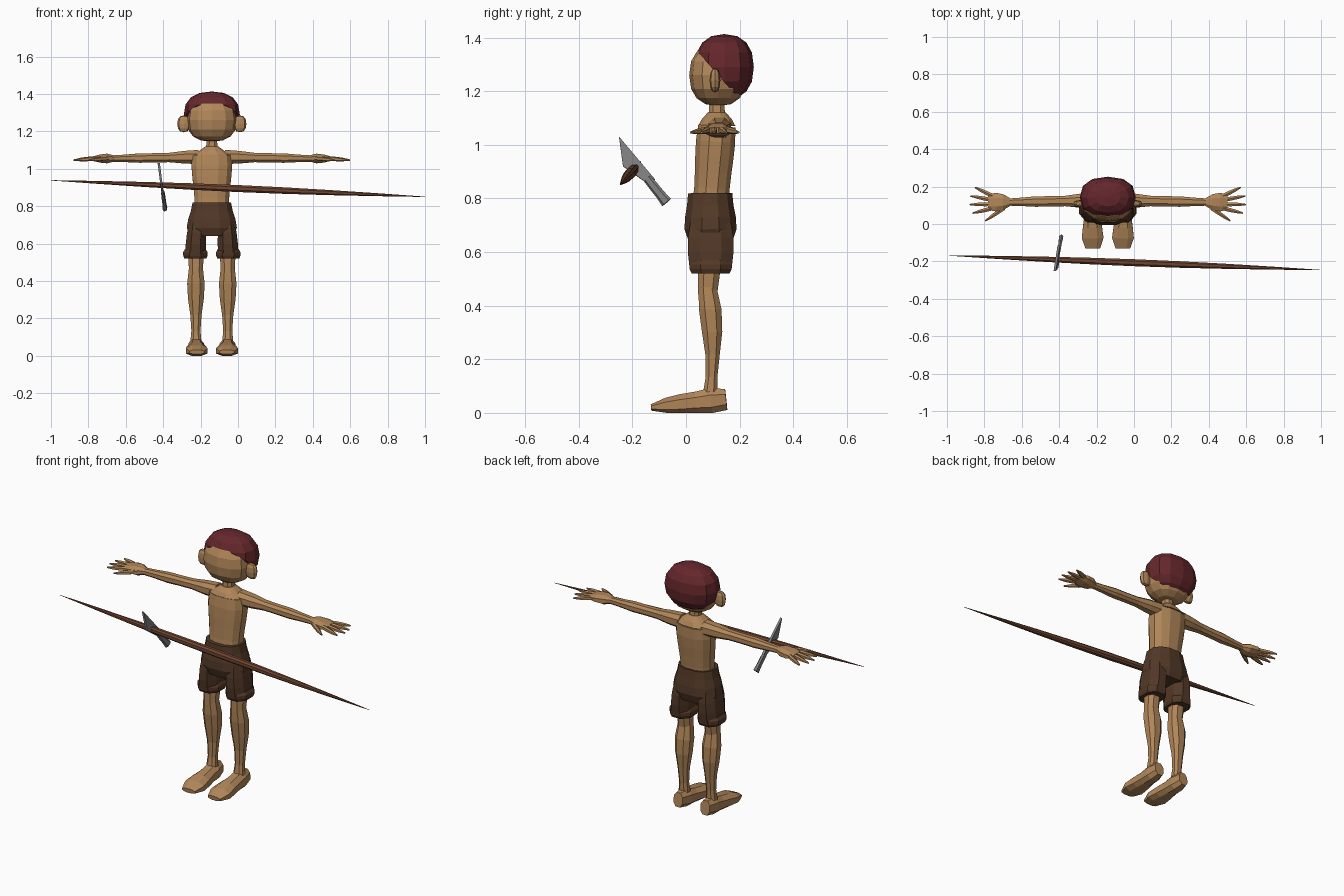
import bpy, bmesh, math
from mathutils import Vector

if "Cube" in bpy.data.objects:
    bpy.data.objects.remove(bpy.data.objects["Cube"])

BODY_X = -0.14  # body centre line
UP = Vector((0, 0, 1))


def material(name, red, green, blue):
    colour = (red, green, blue, 1)
    mat = bpy.data.materials.new(name)
    mat.use_nodes = True
    mat.diffuse_color = colour
    mat.node_tree.nodes["Principled BSDF"].inputs["Base Color"].default_value = colour
    return mat


skin = material("skin", 0.44, 0.24, 0.1)
hair_red = material("dark red hair", 0.13, 0.02, 0.025)
cloth = material("dark brown cloth", 0.085, 0.04, 0.02)
wood = material("brown wood", 0.16, 0.06, 0.03)
steel = material("grey blade", 0.22, 0.22, 0.22)


def finish(name, bm, mat):
    """Turn a bmesh into a named, coloured object."""
    bmesh.ops.recalc_face_normals(bm, faces=bm.faces)
    mesh = bpy.data.meshes.new(name)
    bm.to_mesh(mesh)
    bm.free()
    mesh.materials.append(mat)
    part = bpy.data.objects.new(name, mesh)
    bpy.context.collection.objects.link(part)
    return part


def boxy(value, amount=0.85):
    """Push a sine or cosine outward, for rounded-square sections."""
    return math.copysign(abs(value) ** amount, value)


def tube(name, start, end, widths, mat, depth=1, end_depth=None, bow=(0, 0, 0), sides=8):
    """Skin evenly spaced rings; depth is the ratio of thickness to width."""
    start, end, bow = Vector(start), Vector(end), Vector(bow)
    end_depth = depth if end_depth is None else end_depth
    direction = (end - start).normalized()
    across = direction.cross(UP)
    if across.length < 0.3:
        across = Vector((1, 0, 0))
    across.normalize()
    through = across.cross(direction)
    bm = bmesh.new()
    rings = []
    for step, width in enumerate(widths):
        t = step / (len(widths) - 1)
        centre = start.lerp(end, t) + bow * math.sin(math.pi * t)
        thickness = width * (depth + (end_depth - depth) * t)
        ring = []
        for side in range(sides):
            angle = math.tau * (side + 0.5) / sides
            point = (centre + across * width * boxy(math.cos(angle))
                     + through * thickness * boxy(math.sin(angle)))
            point.z = max(point.z, 0)  # soles lie flat on the ground
            ring.append(bm.verts.new(point))
        rings.append(ring)
    for lower, upper in zip(rings, rings[1:]):
        for i in range(sides):
            bm.faces.new((lower[i - 1], lower[i], upper[i], upper[i - 1]))
    bm.faces.new(rings[0])
    bm.faces.new(rings[-1])
    return finish(name, bm, mat)


def ball_mesh(centre, radii, segments=12, rows=8):
    """A slightly boxy low-poly ball."""
    bm = bmesh.new()
    bmesh.ops.create_uvsphere(bm, u_segments=segments, v_segments=rows, radius=1)
    for vert in bm.verts:
        vert.co = Vector(centre) + Vector([boxy(c) * r for c, r in zip(vert.co, radii)])
    return bm


# Torso, shoulders and neck
tube("torso", (BODY_X, 0.092, 0.78), (BODY_X, 0.115, 1.07),
     (0.095, 0.095, 0.1, 0.107, 0.112, 0.108), skin, depth=0.73, end_depth=0.66, sides=12)
tube("shoulders", (BODY_X, 0.115, 1.07), (BODY_X, 0.115, 1.12),
     (0.108, 0.07, 0.035), skin, depth=0.66, end_depth=1, sides=12)
tube("neck", (BODY_X, 0.115, 1.1), (BODY_X, 0.115, 1.2), (0.034, 0.03, 0.03), skin)

# Head
finish("head", ball_mesh((BODY_X, 0.12, 1.26), (0.136, 0.108, 0.116)), skin)

# Hair cap, cut along a slanted hairline
bm = ball_mesh((BODY_X, 0.143, 1.29), (0.15, 0.11, 0.123))
bmesh.ops.bisect_plane(bm, geom=bm.verts[:] + bm.edges[:] + bm.faces[:],
                       plane_co=(BODY_X, 0.05, 1.34), plane_no=(0, 1.15, 1),
                       clear_inner=True)
bmesh.ops.holes_fill(bm, edges=[edge for edge in bm.edges if edge.is_boundary])
finish("hair", bm, hair_red)

# Shorts: hips
tube("shorts_hips", (BODY_X, 0.092, 0.64), (BODY_X, 0.09, 0.82),
     (0.12, 0.138, 0.13, 0.115, 0.106), cloth, depth=0.7, end_depth=0.8, sides=12)

for side_name, sign in (("left", 1), ("right", -1)):
    def place(out, y, z):
        return Vector((BODY_X + sign * out, y, z))

    finish(side_name + "_ear",
           ball_mesh(place(0.15, 0.108, 1.24), (0.035, 0.02, 0.045), segments=8, rows=6), skin)

    # Shorts leg and rolled hem
    tube(side_name + "_shorts_leg", place(0.088, 0.092, 0.54), place(0.08, 0.092, 0.71),
         (0.058, 0.058, 0.054, 0.045), cloth, depth=1.45, end_depth=1.8)
    tube(side_name + "_shorts_hem", place(0.088, 0.092, 0.52), place(0.088, 0.092, 0.57),
         (0.063, 0.07, 0.07, 0.06), cloth, depth=1.2)

    # Leg: the calf bows backwards
    tube(side_name + "_shin", place(0.085, 0.088, 0.05), place(0.085, 0.08, 0.47),
         (0.034, 0.026, 0.032, 0.045, 0.05, 0.04), skin, depth=0.9, bow=(0, 0.015, 0))
    tube(side_name + "_knee", place(0.085, 0.08, 0.44), place(0.085, 0.09, 0.58),
         (0.038, 0.043, 0.045), skin)

    # Foot, heel to toe
    tube(side_name + "_foot", place(0.085, 0.15, 0.05), place(0.08, -0.13, 0.02),
         (0.03, 0.044, 0.046, 0.055, 0.062, 0.042), skin, depth=1.4, end_depth=0.3)

    # Arm and palm
    tube(side_name + "_arm", place(0.07, 0.126, 1.063), place(0.54, 0.117, 1.054),
         (0.045, 0.04, 0.03, 0.029, 0.03, 0.024, 0.02), skin, depth=0.9)
    tube(side_name + "_palm", place(0.52, 0.117, 1.055), place(0.64, 0.117, 1.054),
         (0.021, 0.045, 0.053, 0.045), skin, depth=0.8, end_depth=0.25)

    # Fingers fan out from the palm, with the thumb in front
    finger_widths = (0.012, 0.012, 0.01, 0.004)
    for i, finger in enumerate(("index", "middle", "ring", "little")):
        reach = 0.74 - 0.01 * (i - 1.3) ** 2
        tube(f"{side_name}_{finger}_finger", place(0.615, 0.084 + i * 0.022, 1.056),
             place(reach, 0.058 + i * 0.046, 1.046), finger_widths, skin, sides=6)
    tube(side_name + "_thumb", place(0.555, 0.085, 1.056), place(0.655, 0.017, 1.046),
         finger_widths, skin, sides=6)

# Spear, tapering to a point at both ends
tube("spear", (-1, -0.168, 0.938), (1, -0.246, 0.85),
     [0.001 + 0.019 * math.sin(math.pi * step / 8) for step in range(9)], wood)

# Knife: thin blade and a flat handle, leaning slightly sideways
bm = bmesh.new()
bm.faces.new([bm.verts.new((-0.29 - 0.13 * z, y, z)) for y, z in (
    (-0.25, 1.03), (-0.235, 0.92), (-0.15, 0.86), (-0.115, 0.87))])
blade = finish("knife_blade", bm, steel)
thickness = blade.modifiers.new("thickness", "SOLIDIFY")
thickness.thickness = 0.012
thickness.offset = 0
tube("knife_handle", (-0.402, -0.145, 0.875), (-0.39, -0.072, 0.785),
     (0.009, 0.01, 0.01, 0.012), steel, depth=1.8, sides=6)
